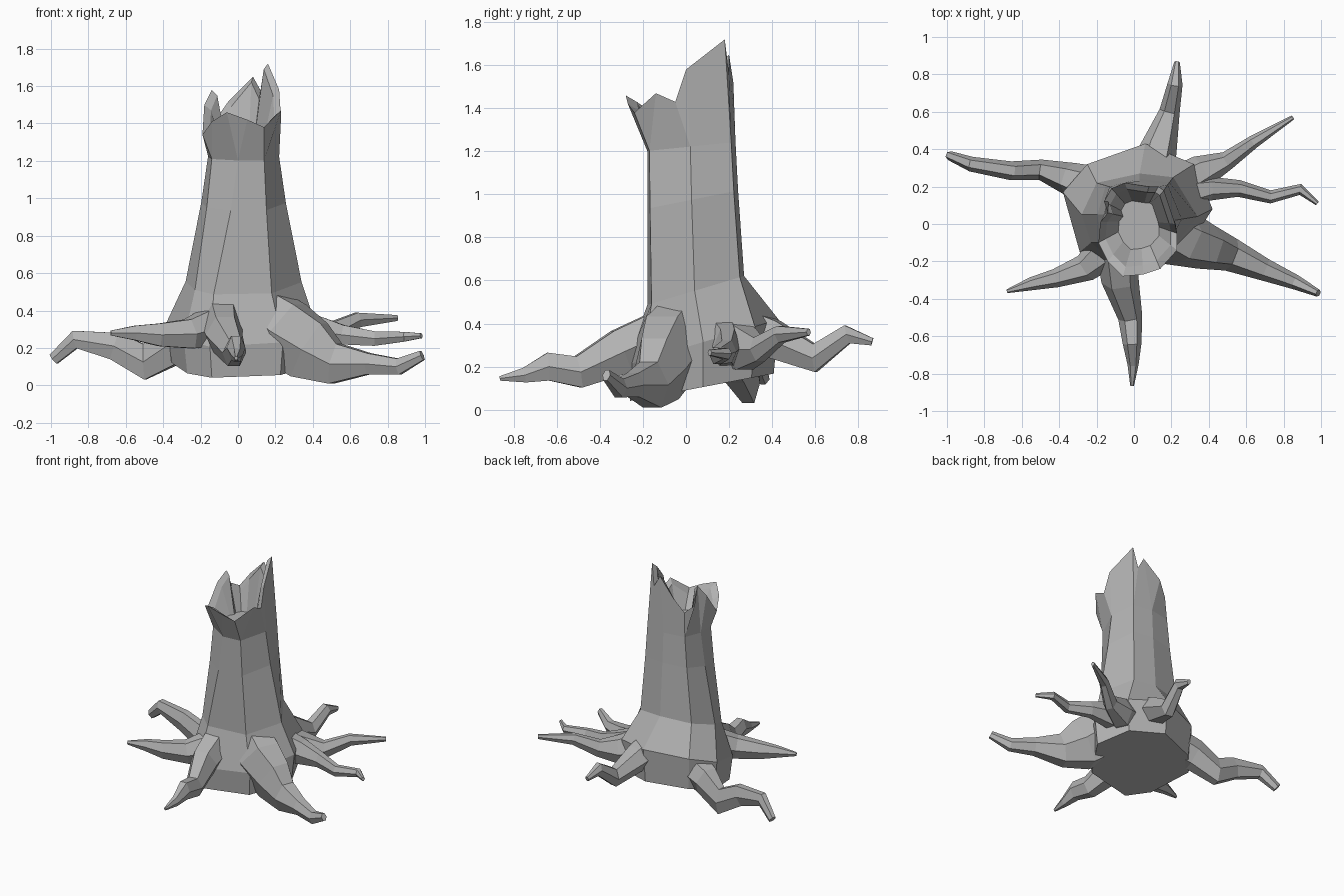
import bpy
import bmesh
from mathutils import Vector
from math import cos, sin, tau

cube = bpy.data.objects.get("Cube")
if cube:
    bpy.data.objects.remove(cube, do_unlink=True)

wood = bpy.data.materials.new("weathered grey wood")
wood.use_nodes = True
GREY = (0.45, 0.45, 0.45, 1)
wood.diffuse_color = GREY
wood.node_tree.nodes["Principled BSDF"].inputs["Base Color"].default_value = GREY


def finish(bm, name):
    bmesh.ops.recalc_face_normals(bm, faces=bm.faces)
    mesh = bpy.data.meshes.new(name)
    bm.to_mesh(mesh)
    bm.free()
    mesh.materials.append(wood)
    obj = bpy.data.objects.new(name, mesh)
    bpy.context.collection.objects.link(obj)


def bridge(bm, a, b):
    """Join two rings that have equal vertex counts."""
    n = len(a)
    for i in range(n):
        j = (i + 1) % n
        bm.faces.new((a[i], a[j], b[j], b[i]))


# Trunk outlines at the flared foot, above it, and below the broken top
FOOT = [(.24, -.2), (.42, .08), (.32, .32), (.06, .43),
        (-.25, .32), (-.38, .17), (-.29, -.15), (-.15, -.28)]
LOW = [(.18, -.16), (.34, .04), (.21, .25), (.03, .27),
       (-.2, .22), (-.28, .05), (-.23, -.1), (-.13, -.18)]
HIGH = [(.14, -.17), (.22, .02), (.18, .21), (.03, .23),
        (-.13, .2), (-.16, .05), (-.14, -.1), (0, -.18)]
# Splintered rim, two points for each trunk side
RIM = [(.14, -.24, 1.38), (.23, -.14, 1.47), (.23, -.05, 1.43), (.22, 0, 1.58),
       (.16, .18, 1.72), (.13, .2, 1.56), (.08, .2, 1.65), (-.05, .22, 1.52),
       (-.12, .19, 1.42), (-.16, .12, 1.46), (-.14, .06, 1.58), (-.18, .01, 1.5),
       (-.19, -.1, 1.34), (-.14, -.2, 1.41), (-.06, -.28, 1.46), (.05, -.27, 1.42)]


def trunk_ring(bm, start, end, blend, scale, z, tilt):
    """Outline blended from start to end, scaled, on a plane tilted along y."""
    ring = []
    centre = Vector((.02, .06))
    for a, b in zip(start, end):
        p = centre.lerp(Vector(a).lerp(Vector(b), blend), scale)
        ring.append(bm.verts.new((p.x, p.y, z + tilt * p.y)))
    return ring


# Trunk with flared foot
bm = bmesh.new()
levels = [(FOOT, LOW, 0, .94, .09, .19), (FOOT, LOW, 0, 1, .29, .3),
          (LOW, HIGH, 0, 1, .54, .3), (LOW, HIGH, .7, 1, .97, .2),
          (LOW, HIGH, 1, 1, 1.22, .1)]
rings = [trunk_ring(bm, *level) for level in levels]
bm.faces.new(rings[0])
for a, b in zip(rings, rings[1:]):
    bridge(bm, a, b)

# Broken rim: one triangle and one quad for each trunk side
rim = [bm.verts.new(p) for p in RIM]
top = rings[-1]
for i in range(8):
    j, m, e = (i + 1) % 8, 2 * i + 1, (2 * i + 2) % 16
    bm.faces.new((top[i], rim[m], rim[2 * i]))
    bm.faces.new((top[i], top[j], rim[e], rim[m]))


# Hollow inside the rim
def inner_ring(scale, drop, floor):
    c = Vector((.03, .02))
    ring = []
    for p in RIM:
        q = c.lerp(Vector(p[:2]), scale)
        ring.append(bm.verts.new((q.x, q.y, floor or p[2] - drop)))
    return ring


lip, floor = inner_ring(.83, .03, 0), inner_ring(.52, 0, 1.27)
bridge(bm, rim, lip)
bridge(bm, lip, floor)
bm.faces.new(floor)
finish(bm, "trunk")


# Roots: points along each path with half width and half height
def root(name, path):
    bm = bmesh.new()
    pts = [Vector(p[:3]) for p in path]
    rings = []
    for i, p in enumerate(pts):
        along = pts[min(i + 1, len(pts) - 1)] - pts[max(i - 1, 0)]
        side = along.cross(Vector((0, 0, 1))).normalized()
        up = side.cross(along).normalized()
        w, h = path[i][3:]
        rings.append([bm.verts.new(p + side * w * cos(k * tau / 6) + up * h * sin(k * tau / 6))
                      for k in range(6)])
    for a, b in zip(rings, rings[1:]):
        bridge(bm, a, b)
    bm.faces.new(rings[0])
    bm.faces.new(rings[-1])
    finish(bm, name)


root("root_back_right", [(-.06, .15, .32, .14, .13), (-.34, .24, .22, .09, .12),
     (-.5, .29, .125, .055, .11), (-.66, .285, .21, .05, .085),
     (-.87, .32, .245, .04, .055), (-.985, .365, .14, .025, .035)])
root("root_front_right", [(-.06, -.06, .34, .13, .13), (-.26, -.235, .275, .075, .09),
     (-.42, -.29, .27, .05, .07), (-.55, -.32, .28, .035, .045), (-.68, -.36, .28, .01, .015)])
root("root_front", [(-.1, .04, .42, .13, .13), (-.075, -.3, .27, .1, .12),
     (-.02, -.5, .175, .065, .085), (-.01, -.64, .2, .05, .075),
     (-.005, -.75, .16, .03, .04), (-.01, -.865, .145, .01, .012)])
root("root_front_left", [(.08, .02, .42, .14, .16), (.24, -.07, .29, .16, .2),
     (.38, -.12, .19, .125, .19), (.52, -.165, .115, .09, .125), (.7, -.245, .115, .06, .065),
     (.86, -.31, .1, .04, .05), (.985, -.37, .16, .02, .03)])
root("root_left", [(.15, .14, .37, .11, .12), (.4, .19, .29, .065, .1),
     (.56, .19, .27, .045, .06), (.73, .145, .25, .035, .045),
     (.89, .185, .26, .03, .03), (.98, .11, .265, .012, .015)])
root("root_back_left", [(.12, .14, .35, .12, .14), (.36, .28, .28, .09, .11),
     (.5, .34, .28, .05, .065), (.64, .44, .35, .035, .045), (.85, .57, .36, .012, .018)])
root("root_back", [(.06, .1, .42, .12, .13), (.13, .4, .33, .1, .1),
     (.19, .6, .24, .055, .075), (.22, .75, .35, .04, .05), (.23, .865, .315, .015, .02)])
